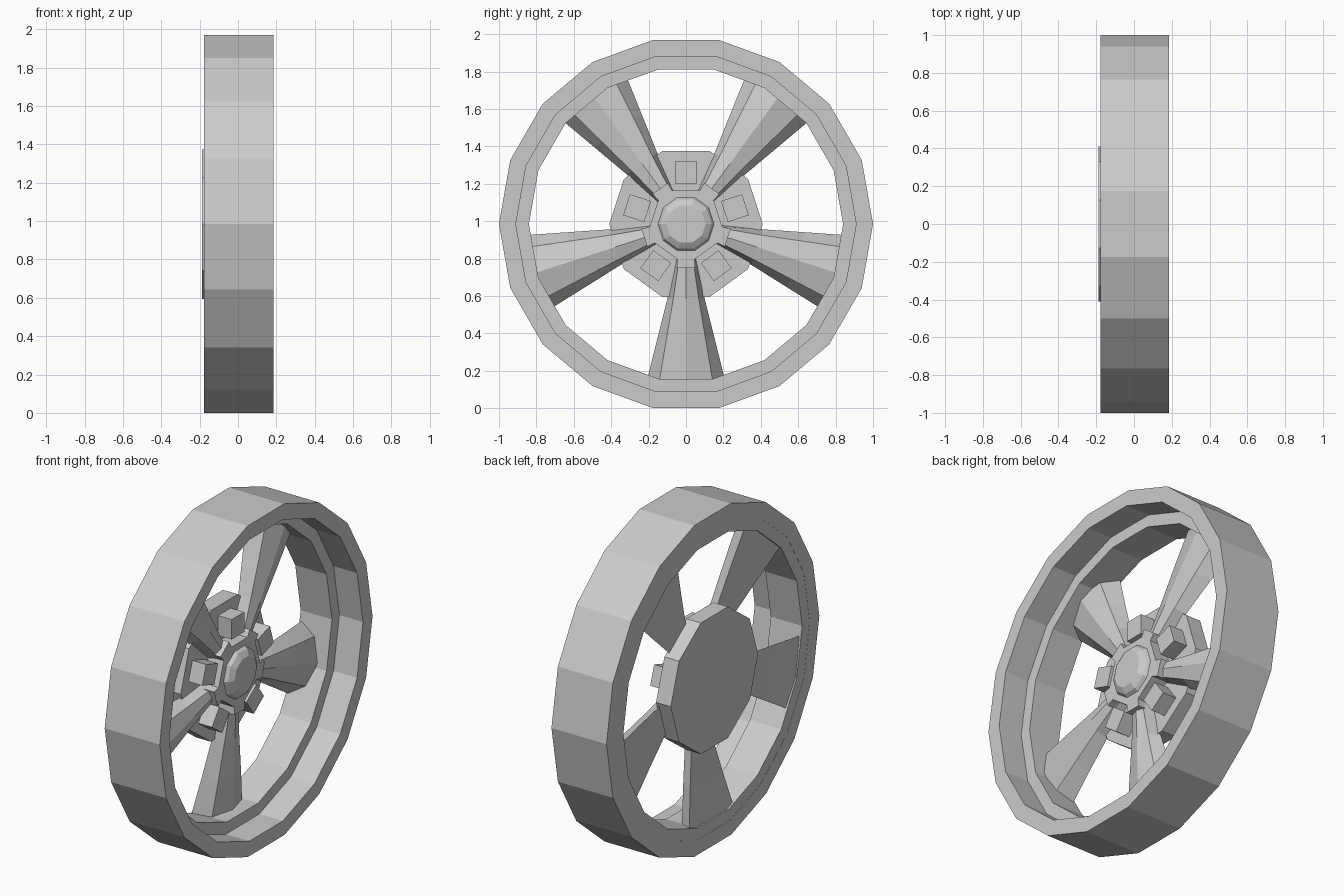
import bpy, bmesh
from math import cos, sin, radians, pi

if "Cube" in bpy.data.objects:
    bpy.data.objects.remove(bpy.data.objects["Cube"])

ZC = cos(radians(10))  # axle height: 18-sided tyre of radius 1 resting on a flat


def make_object(name, verts, faces):
    mesh = bpy.data.meshes.new(name)
    mesh.from_pydata(verts, [], faces)
    bm = bmesh.new()
    bm.from_mesh(mesh)
    bmesh.ops.recalc_face_normals(bm, faces=bm.faces)
    bm.to_mesh(mesh)
    bm.free()
    obj = bpy.data.objects.new(name, mesh)
    bpy.context.collection.objects.link(obj)
    return obj


def polar(x, r, a):
    return (x, r * cos(a), ZC + r * sin(a))


def lathe(name, profile, n, closed=False):
    """Spin an (x, radius) profile round the axle in n flat steps."""
    m = len(profile)
    verts = [polar(x, r, 2 * pi * k / n) for k in range(n) for x, r in profile]
    faces = []
    for k in range(n):
        a, b = k * m, (k + 1) % n * m
        for i in range(m if closed else m - 1):
            j = (i + 1) % m
            faces.append((a + i, a + j, b + j, b + i))
    if not closed:
        faces.append([k * m for k in range(n)])
        faces.append([k * m + m - 1 for k in range(n)])
    return make_object(name, verts, faces)


def loft(name, rings):
    """Skin a list of equal vertex rings and cap both ends."""
    n = len(rings[0])
    verts = [v for ring in rings for v in ring]
    faces = [(s * n + i, s * n + (i + 1) % n, (s + 1) * n + (i + 1) % n, (s + 1) * n + i)
             for s in range(len(rings) - 1) for i in range(n)]
    faces += [list(range(n)), [(len(rings) - 1) * n + i for i in range(n)]]
    return make_object(name, verts, faces)


def turned(x, radial, side, a):
    """Point at a radial distance and sideways offset along direction a."""
    return (x, radial * cos(a) - side * sin(a), ZC + radial * sin(a) + side * cos(a))


# Outer tyre and recessed inner rim
lathe("tyre", [(-.177, 1), (.185, 1), (.185, .91), (-.177, .91)], 18, True)
lathe("rim", [(-.176, .912), (.03, .912), (.03, .84), (-.176, .84)], 18, True)

# Back plate and hub cap
lathe("back_plate", [(-.187, .41), (-.09, .41)], 10)
lathe("hub_cap", [(-.05, .15), (.01, .15), (.03, .138), (.05, .105)], 10)

spoke_angles = [radians(-90 + 72 * i) for i in range(5)]

# Toothed hub star, one tooth over each spoke
star = []
for a in spoke_angles:
    star += [(.195, a - radians(13.4)), (.24, a - radians(12)),
             (.24, a + radians(12)), (.195, a + radians(13.4))]
loft("hub_star", [[polar(x, r, a) for r, a in star] for x in (-.12, .01)])

# Flared ridged spokes: radius, half width, x of ridge, shoulder and edge
stations = [(.12, .04, -.01, -.02, -.10), (.40, .10, -.02, -.04, -.105),
            (.62, .155, -.025, -.055, -.135), (.86, .215, -.035, -.075, -.172)]
for i, a in enumerate(spoke_angles):
    rings = []
    for r, w, ridge, shoulder, edge in stations:
        section = [(-w, edge), (-.68 * w, shoulder), (0, ridge), (.68 * w, shoulder), (w, edge)]
        rings.append([turned(x, r, s, a) for s, x in section])
    loft(f"spoke_{i + 1}", rings)

# Square lugs between the spokes
for i, a in enumerate(spoke_angles):
    b = a + radians(36)
    loft(f"lug_{i + 1}", [[turned(x, .275 + u * .059, v * .059, b)
                           for u, v in ((-1, -1), (1, -1), (1, 1), (-1, 1))]
                          for x in (-.10, .0)])
